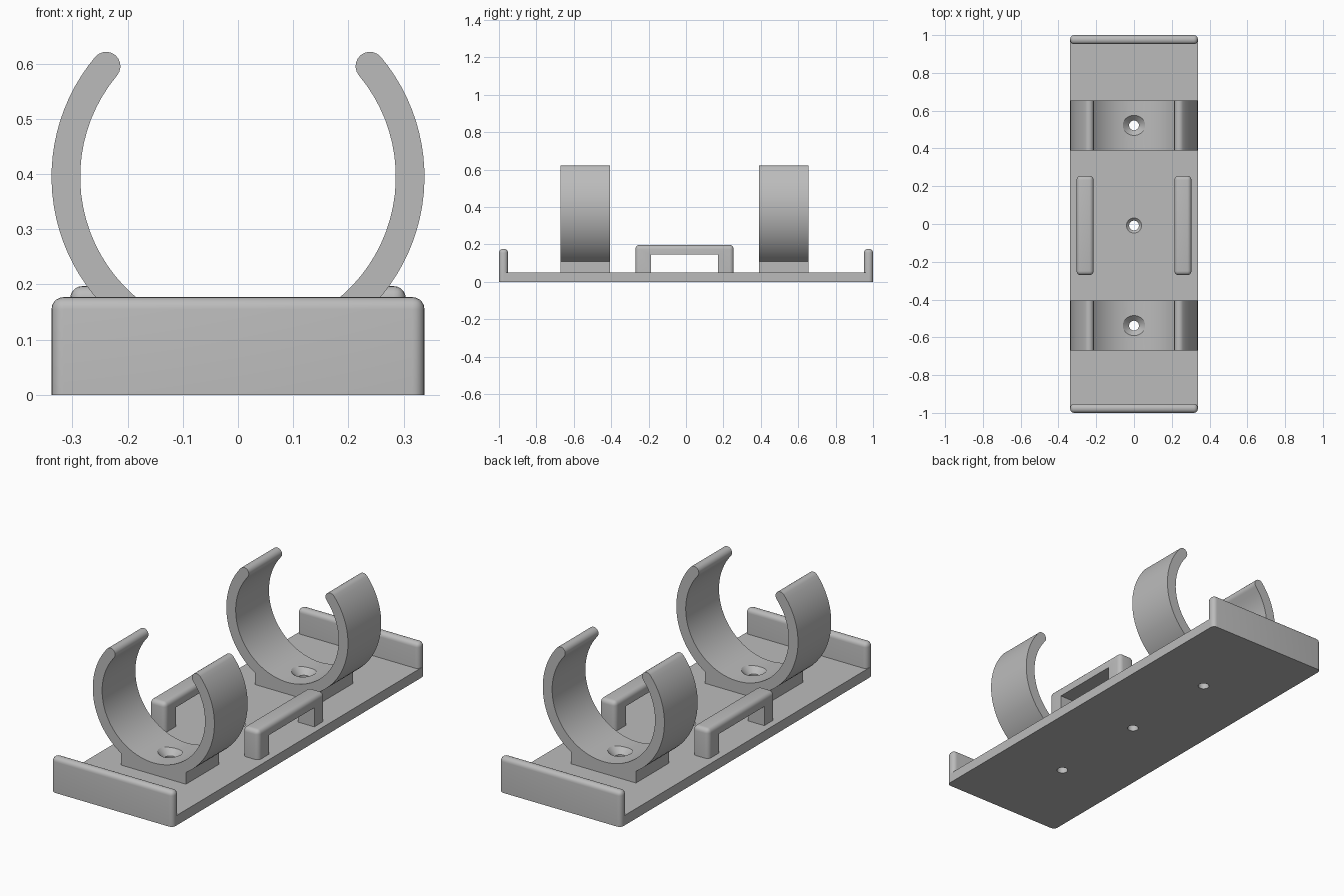
import bpy, bmesh
from math import sin, cos, pi, radians, sqrt
from mathutils import Vector

if "Cube" in bpy.data.objects:
    bpy.data.objects.remove(bpy.data.objects["Cube"], do_unlink=True)

HALF_W, PLATE_T = 0.338, 0.05
SHIFT = -0.008            # fittings sit slightly off the middle
CLIP_Y = 0.53             # clip distance from the fittings' middle
HOLE_R = 0.026

grey = bpy.data.materials.new("plain grey")
grey.use_nodes = True
colour = (0.5, 0.5, 0.5, 1)
grey.diffuse_color = colour
grey.node_tree.nodes["Principled BSDF"].inputs["Base Color"].default_value = colour


def make_object(name, bm):
    bmesh.ops.recalc_face_normals(bm, faces=bm.faces)
    mesh = bpy.data.meshes.new(name)
    bm.to_mesh(mesh)
    bm.free()
    obj = bpy.data.objects.new(name, mesh)
    bpy.context.collection.objects.link(obj)
    mesh.materials.append(grey)
    return obj


def box(name, low, high, radius=0):
    """Box between two corners; radius rounds all edges but the bottom ones."""
    low, high = Vector(low), Vector(high)
    bm = bmesh.new()
    bmesh.ops.create_cube(bm, size=1)
    for v in bm.verts:
        v.co = (low + high) / 2 + v.co * (high - low)
    if radius:
        edges = [e for e in bm.edges if max(v.co.z for v in e.verts) > low.z + 0.001]
        bmesh.ops.bevel(bm, geom=edges, offset=radius, segments=5,
                        profile=0.5, affect='EDGES')
    return make_object(name, bm)


def screw_cutter(y, sink_z):
    """Straight hole that opens into a 45 degree countersink from sink_z up."""
    bm = bmesh.new()
    rise, n = 0.06, 32
    rings = []
    for r, z in ((HOLE_R, -0.1), (HOLE_R, sink_z), (HOLE_R + rise, sink_z + rise)):
        rings.append([bm.verts.new((r * cos(2 * pi * i / n), y + r * sin(2 * pi * i / n), z))
                      for i in range(n)])
    for a, b in zip(rings, rings[1:]):
        for i in range(n):
            j = (i + 1) % n
            bm.faces.new((a[i], a[j], b[j], b[i]))
    bm.faces.new(rings[0])
    bm.faces.new(rings[-1])
    return make_object("hole_cutter", bm)


def cut(obj, cutter):
    mod = obj.modifiers.new("cut", 'BOOLEAN')
    mod.operation = 'DIFFERENCE'
    mod.solver = 'EXACT'
    mod.object = cutter
    bpy.context.view_layer.objects.active = obj
    bpy.ops.object.modifier_apply(modifier=mod.name)
    bpy.data.objects.remove(cutter, do_unlink=True)


def clip(name, y):
    """Open ring with rounded tips, standing on a block."""
    centre_z, outer, inner, foot = 0.395, 0.338, 0.286, 0.18
    mid, tip_r = (outer + inner) / 2, (outer - inner) / 2
    tip = radians(40)
    meet = -pi / 2 + math_asin(foot / outer)
    pts = []

    def arc(cx, cz, r, start, end, n):
        for i in range(n + 1):
            a = start + (end - start) * i / n
            pts.append((cx + r * cos(a), cz + r * sin(a)))

    pts.append((foot, PLATE_T))
    arc(0, centre_z, outer, meet, tip, 26)
    arc(mid * cos(tip), centre_z + mid * sin(tip), tip_r, tip, tip + pi, 10)
    arc(0, centre_z, inner, tip, -pi - tip, 56)
    arc(-mid * cos(tip), centre_z + mid * sin(tip), tip_r, -tip, pi - tip, 10)
    arc(0, centre_z, outer, pi - tip, pi - meet, 26)
    pts.append((-foot, PLATE_T))

    bm = bmesh.new()
    face = bm.faces.new([bm.verts.new((x, y - 0.132, z)) for x, z in pts])
    result = bmesh.ops.extrude_face_region(bm, geom=[face])
    new = [v for v in result["geom"] if isinstance(v, bmesh.types.BMVert)]
    bmesh.ops.translate(bm, verts=new, vec=(0, 0.264, 0))
    bmesh.ops.remove_doubles(bm, verts=bm.verts, dist=0.0001)
    obj = make_object(name, bm)
    cut(obj, screw_cutter(y, 0.082))
    return obj


def math_asin(s):
    return Vector((sqrt(1 - s * s), s)).angle(Vector((1, 0)))


parts = []

# Base plate with three screw holes
plate = box("base_plate", (-HALF_W, -0.976, 0), (HALF_W, 0.976, PLATE_T))
cut(plate, screw_cutter(SHIFT, 0.036))
for side in (-1, 1):
    cut(plate, screw_cutter(SHIFT + side * CLIP_Y, 0.1))
parts.append(plate)

# End walls
for name, side in (("front_wall", -1), ("back_wall", 1)):
    ys = sorted((side, side * 0.952))
    parts.append(box(name, (-HALF_W, ys[0], 0), (HALF_W, ys[1], 0.177), 0.022))

# Ring clips
for name, side in (("front_clip", -1), ("back_clip", 1)):
    parts.append(clip(name, SHIFT + side * CLIP_Y))

# Side loops: rounded bars with an opening beneath
for name, side in (("right_loop", -1), ("left_loop", 1)):
    x = side * 0.259
    loop = box(name, (x - 0.045, SHIFT - 0.263, 0.04), (x + 0.045, SHIFT + 0.263, 0.197), 0.022)
    cut(loop, box("loop_cutter", (x - 0.1, SHIFT - 0.179, 0), (x + 0.1, SHIFT + 0.179, 0.146)))
    parts.append(loop)

# Smooth the curved surfaces, keep hard edges
bpy.ops.object.select_all(action='DESELECT')
for obj in parts:
    obj.select_set(True)
bpy.context.view_layer.objects.active = parts[0]
bpy.ops.object.shade_smooth_by_angle(angle=radians(30))
